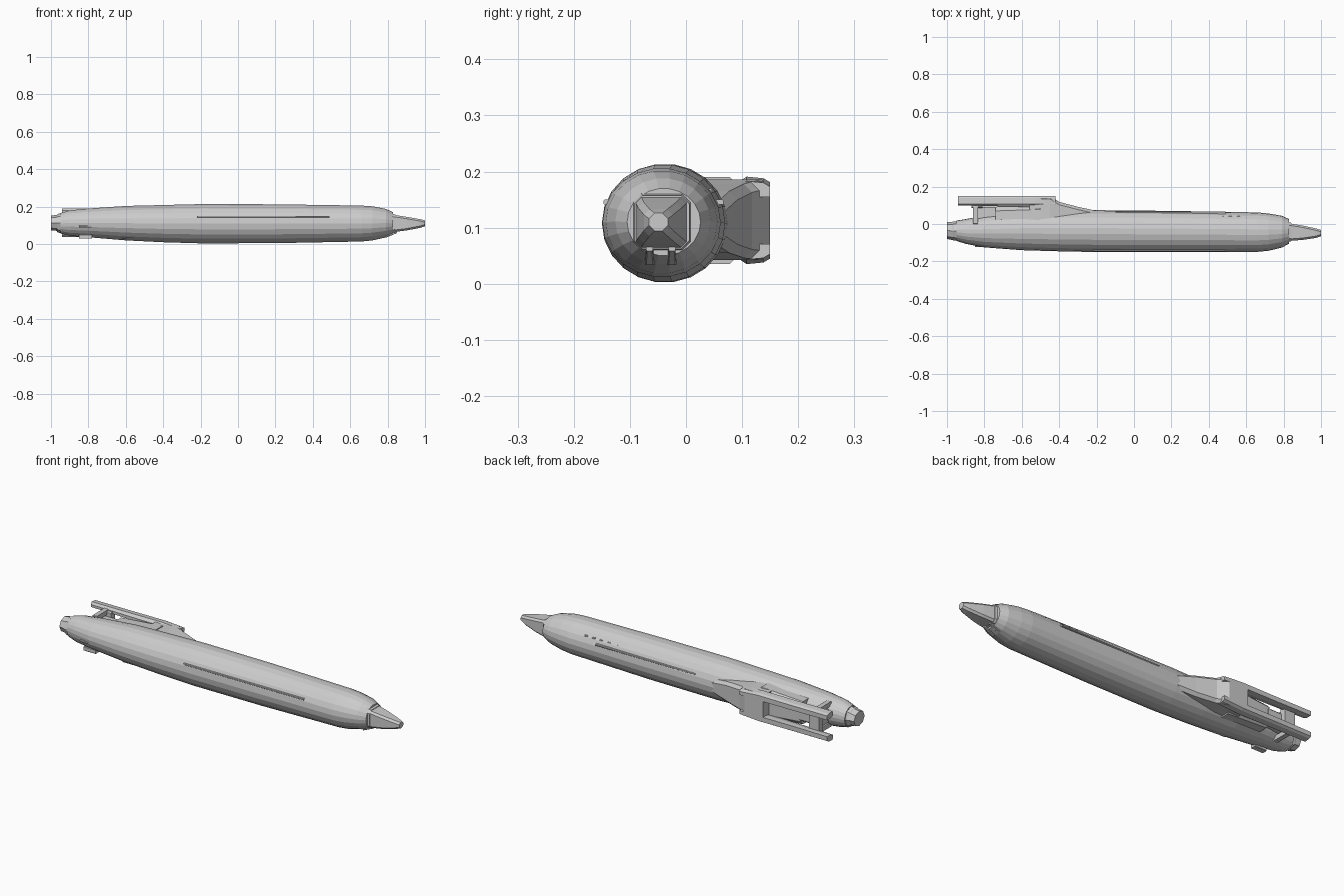
import bpy, bmesh, math


def make_object(name, bm):
    bmesh.ops.recalc_face_normals(bm, faces=bm.faces)
    mesh = bpy.data.meshes.new(name)
    bm.to_mesh(mesh)
    bm.free()
    obj = bpy.data.objects.new(name, mesh)
    bpy.context.collection.objects.link(obj)
    return obj


def loft(name, rings):
    """Skin a closed tube through rings of equal point count."""
    bm = bmesh.new()
    loops = [[bm.verts.new(p) for p in ring] for ring in rings]
    n = len(loops[0])
    for a, b in zip(loops, loops[1:]):
        for i in range(n):
            j = (i + 1) % n
            bm.faces.new((a[i], a[j], b[j], b[i]))
    bm.faces.new(loops[0])
    bm.faces.new(loops[-1])
    return make_object(name, bm)


def oval(x, y0, y1, z0, z1, n):
    cy, cz, ry, rz = (y0 + y1) / 2, (z0 + z1) / 2, (y1 - y0) / 2, (z1 - z0) / 2
    return [(x, cy + ry * math.cos(2 * math.pi * i / n),
             cz + rz * math.sin(2 * math.pi * i / n)) for i in range(n)]


def chamfered(x, y0, y1, z0, z1, c):
    """Rectangle across the x axis with cut corners."""
    return [(x, y0 + c, z0), (x, y1 - c, z0), (x, y1, z0 + c), (x, y1, z1 - c),
            (x, y1 - c, z1), (x, y0 + c, z1), (x, y0, z1 - c), (x, y0, z0 + c)]


def box_loft(name, sections, c=0.01):
    return loft(name, [chamfered(*s, c) for s in sections])


def box(name, x0, x1, y0, y1, z0, z1, c=0.002):
    return box_loft(name, [(x0, y0, y1, z0, z1), (x1, y0, y1, z0, z1)], c)


# main hull: x, y range, z range
hull = [(-0.95, -0.090, 0.018, 0.055, 0.165),
        (-0.90, -0.106, 0.026, 0.043, 0.180),
        (-0.80, -0.125, 0.045, 0.035, 0.190),
        (-0.60, -0.140, 0.066, 0.018, 0.204),
        (-0.40, -0.146, 0.072, 0.008, 0.209),
        (-0.20, -0.150, 0.074, 0.002, 0.214),
        (0.20, -0.150, 0.070, 0.003, 0.213),
        (0.66, -0.149, 0.062, 0.012, 0.206),
        (0.72, -0.143, 0.056, 0.018, 0.202),
        (0.79, -0.126, 0.044, 0.034, 0.188),
        (0.83, -0.105, 0.026, 0.050, 0.170)]
loft("hull", [oval(*s, 22) for s in hull])

# tail nozzle
loft("tail_nozzle", [oval(*s, 8) for s in [
    (-0.93, -0.090, 0.014, 0.052, 0.168),
    (-0.965, -0.088, 0.014, 0.062, 0.160),
    (-0.97, -0.086, 0.012, 0.070, 0.155),
    (-1.0, -0.080, 0.010, 0.073, 0.151)]])

# blunt squared nose
box_loft("nose_collar", [(0.82, -0.095, 0.010, 0.058, 0.162),
                         (0.842, -0.092, 0.006, 0.062, 0.157)], 0.015)
box_loft("nose", [(0.835, -0.090, 0.002, 0.064, 0.155),
                  (0.90, -0.085, -0.008, 0.072, 0.145),
                  (0.97, -0.075, -0.023, 0.085, 0.133),
                  (1.0, -0.066, -0.032, 0.094, 0.126)])
for y in (-0.065, -0.025):
    box_loft("nose_tab", [(0.79, y - 0.008, y + 0.008, 0.033, 0.07),
                          (0.85, y - 0.006, y + 0.006, 0.058, 0.07)], 0.002)

# wedge block carrying the rear fork
box_loft("fork_root", [(-0.20, -0.02, 0.070, 0.070, 0.145),
                       (-0.30, -0.02, 0.092, 0.055, 0.165),
                       (-0.40, -0.02, 0.118, 0.046, 0.178),
                       (-0.45, -0.02, 0.150, 0.042, 0.186),
                       (-0.56, -0.02, 0.150, 0.042, 0.186)], 0.015)
# fairing between hull and fork
box_loft("fork_fairing", [(-0.50, -0.04, 0.100, 0.035, 0.190),
                          (-0.74, -0.04, 0.092, 0.052, 0.173)], 0.022)

# upper and lower fork rails, mirrored about mid height
MID = 0.113
for side, label in ((1, "upper"), (-1, "lower")):
    def rail(x, lo, y0, hi=0.077):
        return [(x, y, MID + side * h) for y, h in
                ((y0, lo + 0.008), (y0, hi - 0.012), (0.108, hi), (0.138, hi - 0.003),
                 (0.150, hi - 0.010), (0.150, lo), (0.122, lo))]
    loft(label + "_fork_rail", [rail(-0.42, 0.042, 0.090, 0.070),
                                rail(-0.53, 0.042, 0.090, 0.078),
                                rail(-0.73, 0.042, 0.095),
                                rail(-0.94, 0.044, 0.100)])
    # rail foot brace
    h = MID + side * 0.055
    box(label + "_rail_brace", -0.86, -0.835, 0.0, 0.11, h - 0.012, h + 0.012)

# strut and crossbar closing the fork slot
box("fork_strut", -0.86, -0.73, -0.02, 0.095, 0.078, 0.148, 0.008)
box("fork_crossbar", -0.87, -0.81, 0.085, 0.118, 0.05, 0.176, 0.006)

# long side strips on front and back of hull
box("front_side_strip", -0.22, 0.49, -0.147, -0.12, 0.141, 0.150)
box("back_side_strip", -0.10, 0.49, 0.04, 0.067, 0.141, 0.150)

# small vents along the back shoulder and hatches on the flank
for i in range(7):
    x = 0.28 + i * 0.045
    box("shoulder_vent", x, x + 0.018, 0.030, 0.046, 0.160, 0.170)
for x in (-0.85, -0.62):
    box("flank_hatch", x, x + 0.07, -0.123, -0.09, 0.088, 0.098)
    box("belly_hatch", x, x + 0.07, -0.09, -0.06, 0.028, 0.05)
